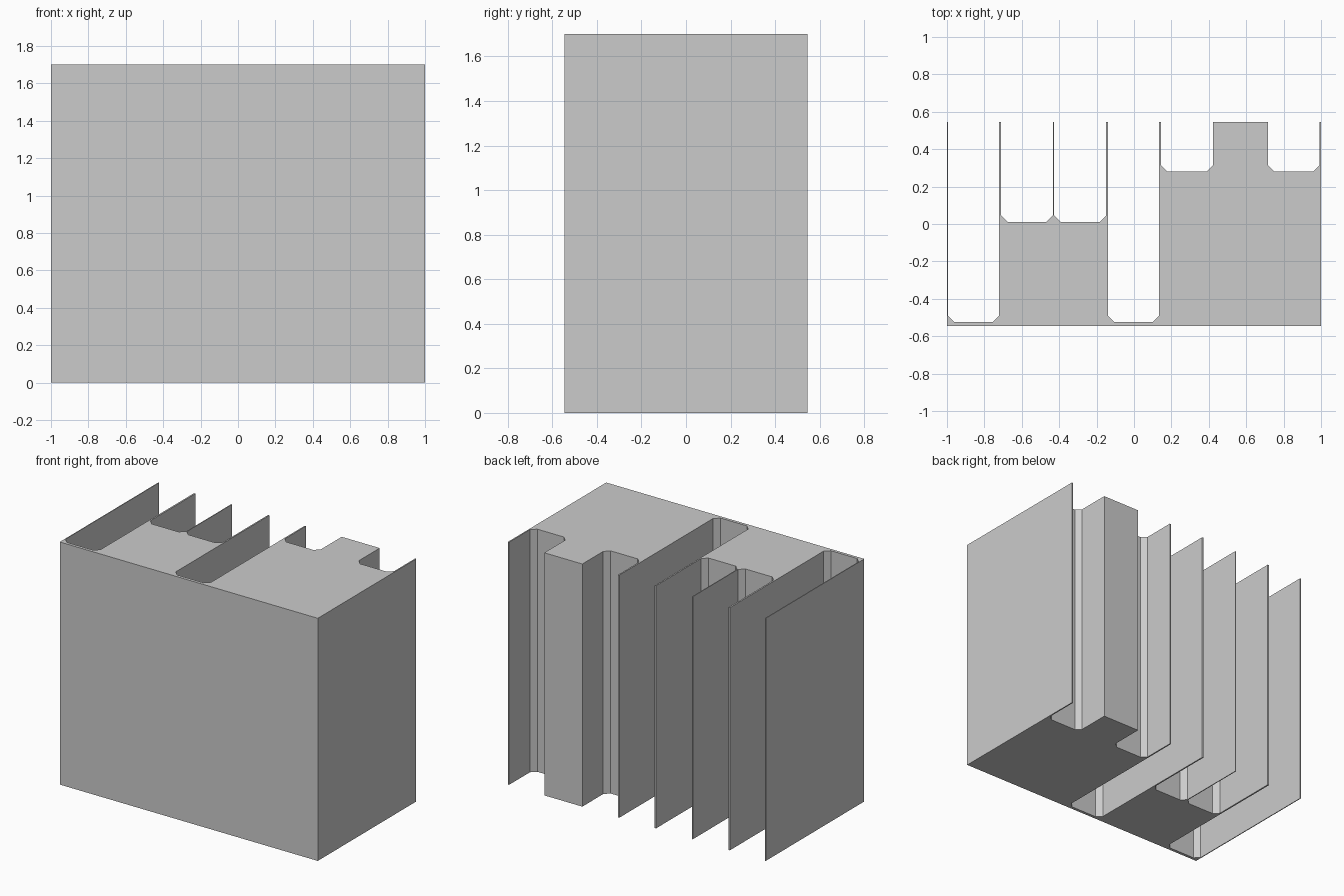
import bpy
import bmesh

cube = bpy.data.objects.get("Cube")
if cube:
    bpy.data.objects.remove(cube, do_unlink=True)

HEIGHT = 1.70
FRONT, BACK = -0.545, 0.545
CHAMFER = 0.034

# Slots open at the back: (left wall face, right wall face, floor depth)
SLOTS = [
    (-0.994, -0.722, -0.524),
    (-0.711, -0.434, 0.012),
    (-0.428, -0.149, 0.012),
    (-0.139, 0.134, -0.524),
    (0.144, 0.422, 0.280),
    (0.717, 0.991, 0.280),
]


def slot_outline(x0, x1, floor):
    """Slot with chamfered inner corners."""
    c = CHAMFER
    return [(x0, BACK), (x0, floor + c), (x0 + c, floor),
            (x1 - c, floor), (x1, floor + c), (x1, BACK)]


# Plan outline of the block: front edge plus the row of slots
outline = [(1, BACK), (1, FRONT), (-1, FRONT), (-1, BACK)]
for slot in SLOTS:
    outline += slot_outline(*slot)

# Extrude the outline to full height
bm = bmesh.new()
base = bm.faces.new([bm.verts.new((x, y, 0)) for x, y in outline])
top = bmesh.ops.extrude_face_region(bm, geom=[base], use_keep_orig=True)
top_verts = [g for g in top["geom"] if isinstance(g, bmesh.types.BMVert)]
bmesh.ops.translate(bm, verts=top_verts, vec=(0, 0, HEIGHT))
bmesh.ops.recalc_face_normals(bm, faces=bm.faces)

# Triangulate the deeply concave end caps
caps = [f for f in bm.faces if abs(f.normal.z) > 0.9]
bmesh.ops.triangulate(bm, faces=caps, ngon_method='EAR_CLIP')

mesh = bpy.data.meshes.new("slotted_block")
bm.to_mesh(mesh)
bm.free()
block = bpy.data.objects.new("slotted_block", mesh)
bpy.context.collection.objects.link(block)

# Plain grey material
grey = bpy.data.materials.new("light_grey")
grey.use_nodes = True
colour = (0.6, 0.6, 0.6, 1)
grey.diffuse_color = colour
grey.node_tree.nodes["Principled BSDF"].inputs["Base Color"].default_value = colour
mesh.materials.append(grey)
